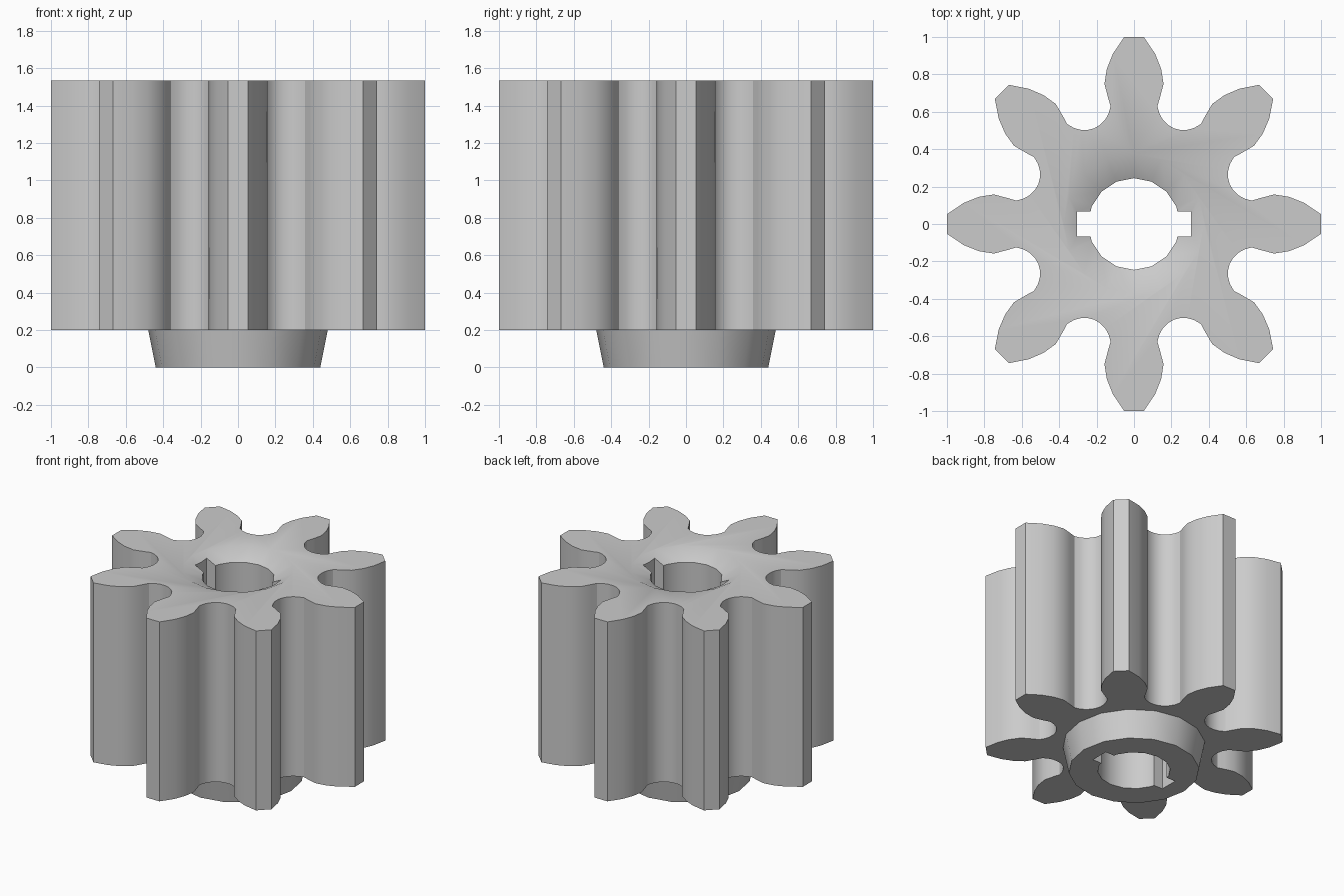
import bpy
import bmesh
from math import cos, sin, pi, radians

TEETH = 8
SIDES = 16
BASE, TOP = 0.2, 1.535

if "Cube" in bpy.data.objects:
    bpy.data.objects.remove(bpy.data.objects["Cube"])

steel = bpy.data.materials.new("plain grey")
steel.use_nodes = True
grey = (0.6, 0.6, 0.6, 1)
steel.diffuse_color = grey
steel.node_tree.nodes["Principled BSDF"].inputs["Base Color"].default_value = grey


def add_object(name, bm):
    bmesh.ops.recalc_face_normals(bm, faces=bm.faces[:])
    mesh = bpy.data.meshes.new(name)
    bm.to_mesh(mesh)
    bm.free()
    mesh.materials.append(steel)
    obj = bpy.data.objects.new(name, mesh)
    bpy.context.collection.objects.link(obj)
    return obj


def prism(name, outline, z0, z1):
    bm = bmesh.new()
    face = bm.faces.new([bm.verts.new((x, y, z0)) for x, y in outline])
    lid = bmesh.ops.extrude_face_region(bm, geom=[face])["geom"]
    moved = [v for v in lid if isinstance(v, bmesh.types.BMVert)]
    bmesh.ops.translate(bm, verts=moved, vec=(0, 0, z1 - z0))
    return add_object(name, bm)


def cone(name, r0, z0, r1, z1):
    bm = bmesh.new()
    bmesh.ops.create_cone(bm, cap_ends=True, segments=SIDES,
                          radius1=r0, radius2=r1, depth=z1 - z0)
    bmesh.ops.translate(bm, verts=bm.verts[:], vec=(0, 0, (z0 + z1) / 2))
    return add_object(name, bm)


def combine(target, tool, operation):
    mod = target.modifiers.new("combine", 'BOOLEAN')
    mod.object = tool
    mod.operation = operation
    mod.solver = 'EXACT'
    bpy.context.view_layer.objects.active = target
    bpy.ops.object.modifier_apply(modifier=mod.name)
    bpy.data.objects.remove(tool)


# Toothed body: half a tooth, mirrored and repeated around the axis
half = [(0.512, 0.212), (0.53, 0.182), (0.558, 0.154), (0.59, 0.136), (0.63, 0.125),
        (0.68, 0.14), (0.75, 0.158), (0.83, 0.145), (0.91, 0.113), (0.999, 0.053)]
tooth = [(u, -h) for u, h in half] + [(u, h) for u, h in reversed(half[1:])]
outline = []
for i in range(TEETH):
    a = 2 * pi * i / TEETH
    outline += [(u * cos(a) - h * sin(a), u * sin(a) + h * cos(a)) for u, h in tooth]
gear = prism("pinion_gear", outline, BASE, TOP)

# Tapered hub under the body
combine(gear, cone("hub", 0.44, 0, 0.5, 0.3), 'UNION')

# Bore, countersink at the top, and the two keyways
combine(gear, cone("bore", 0.245, -0.1, 0.245, TOP + 0.1), 'DIFFERENCE')
combine(gear, cone("countersink", 0.245, TOP - 0.065, 0.505, TOP + 0.065), 'DIFFERENCE')
slot = [(-0.305, -0.067), (0.305, -0.067), (0.305, 0.067), (-0.305, 0.067)]
combine(gear, prism("keyway", slot, -0.1, TOP + 0.1), 'DIFFERENCE')

# Smooth flanks with sharp rims
bpy.ops.object.select_all(action='DESELECT')
gear.select_set(True)
bpy.context.view_layer.objects.active = gear
bpy.ops.object.shade_smooth_by_angle(angle=radians(32))
